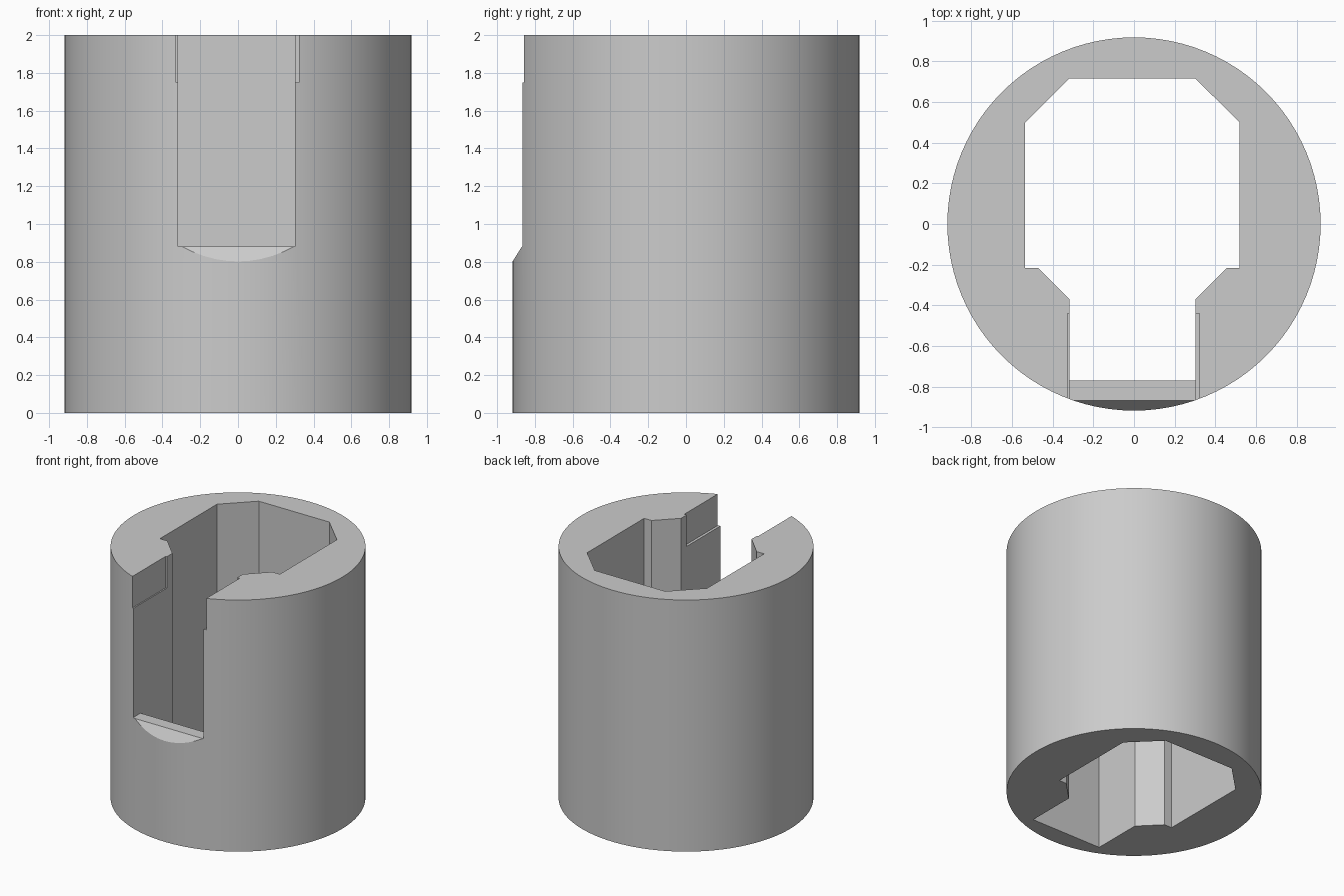
import bpy
import bmesh
from mathutils import Vector

if "Cube" in bpy.data.objects:
    bpy.data.objects.remove(bpy.data.objects["Cube"], do_unlink=True)

RADIUS, HEIGHT = 0.918, 2.0
SLOT_LEFT, SLOT_RIGHT = 0.302, -0.318

grey = bpy.data.materials.new("plain grey")
grey.use_nodes = True
grey.diffuse_color = (0.6, 0.6, 0.6, 1)
grey.node_tree.nodes["Principled BSDF"].inputs["Base Color"].default_value = (0.6, 0.6, 0.6, 1)


def prism(name, points, direction):
    """Closed solid made by sweeping a flat outline along a direction."""
    bm = bmesh.new()
    face = bm.faces.new([bm.verts.new(p) for p in points])
    swept = bmesh.ops.extrude_face_region(bm, geom=[face])
    verts = [g for g in swept["geom"] if isinstance(g, bmesh.types.BMVert)]
    bmesh.ops.translate(bm, verts=verts, vec=Vector(direction))
    bmesh.ops.recalc_face_normals(bm, faces=bm.faces)
    mesh = bpy.data.meshes.new(name)
    bm.to_mesh(mesh)
    bm.free()
    mesh.materials.append(grey)
    obj = bpy.data.objects.new(name, mesh)
    bpy.context.collection.objects.link(obj)
    return obj


def cut(target, cutter):
    """Subtract the cutter from the target, then discard it."""
    cutter.hide_render = True
    mod = target.modifiers.new("cut", 'BOOLEAN')
    mod.operation = 'DIFFERENCE'
    mod.solver = 'EXACT'
    mod.object = cutter
    bpy.context.view_layer.objects.active = target
    bpy.ops.object.modifier_apply(modifier=mod.name)
    bpy.data.objects.remove(cutter, do_unlink=True)


# Round outer body
bpy.ops.mesh.primitive_cylinder_add(vertices=96, radius=RADIUS, depth=HEIGHT,
                                    location=(0, 0, HEIGHT / 2))
sleeve = bpy.context.object
sleeve.name = "slotted_sleeve"
sleeve.data.materials.append(grey)

# Chamfered bore with a narrow neck at the front, right through
bore = [(-0.318, 0.715), (0.302, 0.715), (0.52, 0.5), (0.52, -0.217),
        (0.455, -0.217), (SLOT_LEFT, -0.37), (SLOT_LEFT, -0.77),
        (SLOT_RIGHT, -0.77), (SLOT_RIGHT, -0.37), (-0.47, -0.217),
        (-0.535, -0.217), (-0.535, 0.5)]
cut(sleeve, prism("bore_cutter", [(x, y, -0.1) for x, y in bore], (0, 0, HEIGHT + 0.2)))

# Front slot, open at the top, with a bevelled sill
sill = [(-0.6, 0.882), (-0.868, 0.882), (-1.05, 0.59), (-1.05, 2.1), (-0.6, 2.1)]
cut(sleeve, prism("slot_cutter", [(SLOT_RIGHT, y, z) for y, z in sill],
                  (SLOT_LEFT - SLOT_RIGHT, 0, 0)))

# Shallow recesses in the slot walls near the rim
recess = [(-0.328, -1.05), (0.323, -1.05), (0.323, -0.44), (-0.328, -0.44)]
cut(sleeve, prism("recess_cutter", [(x, y, 1.75) for x, y in recess], (0, 0, 0.4)))

# Smooth the round wall, keep machined edges sharp
bpy.ops.object.select_all(action='DESELECT')
sleeve.select_set(True)
bpy.context.view_layer.objects.active = sleeve
bpy.ops.object.shade_smooth_by_angle(angle=0.4)
